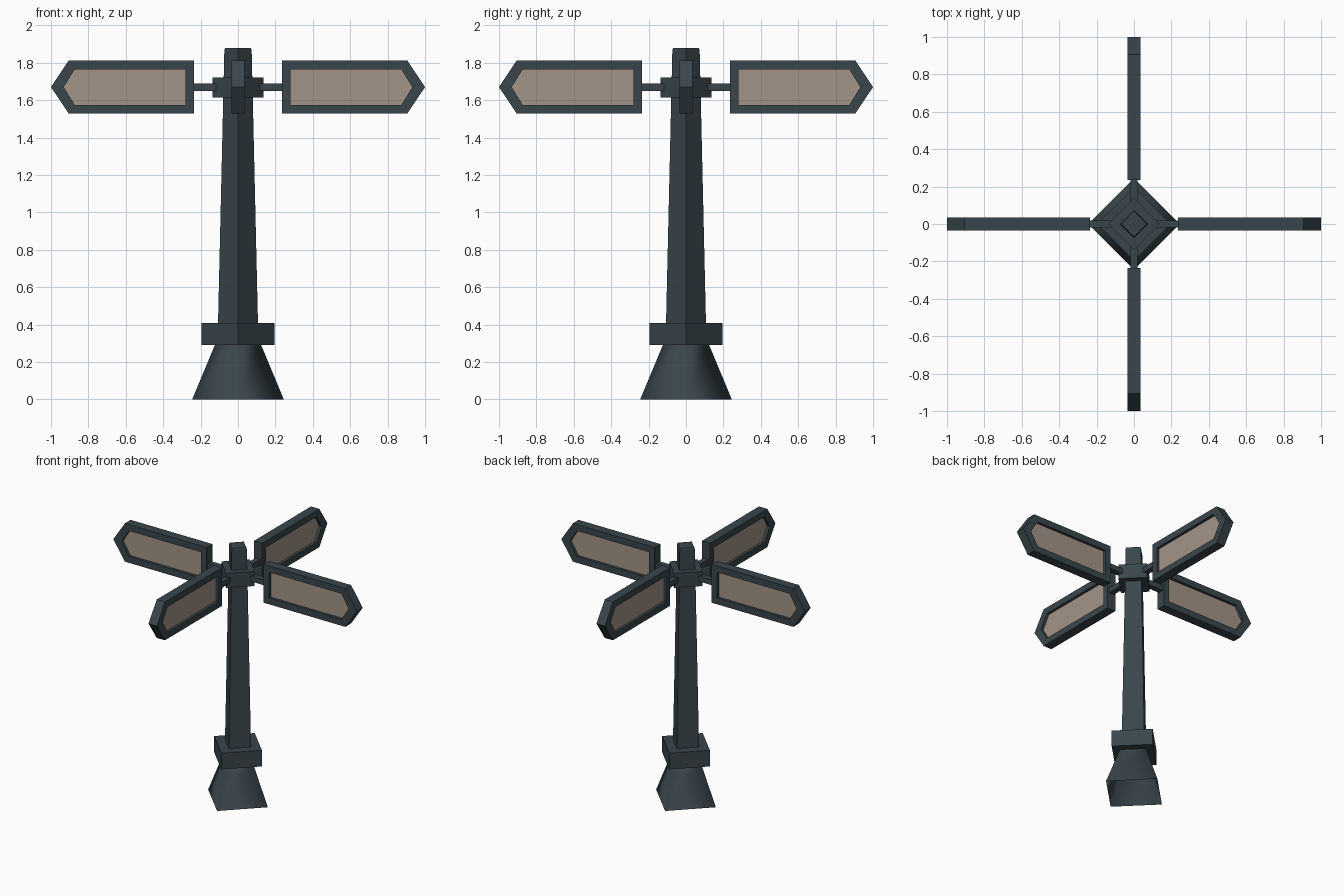
import bpy
import bmesh
import math
from mathutils import Matrix, Vector

if "Cube" in bpy.data.objects:
    bpy.data.objects.remove(bpy.data.objects["Cube"])


def material(name, rgb):
    m = bpy.data.materials.new(name)
    m.diffuse_color = (*rgb, 1)
    m.use_nodes = True
    m.node_tree.nodes["Principled BSDF"].inputs["Base Color"].default_value = m.diffuse_color
    return m


SLATE = material("dark slate metal", (0.042, 0.061, 0.071))
PANEL = material("taupe panel", (0.37, 0.30, 0.25))


def loft(name, rings, cap_start=True, cap_end=True, panel_caps=False, smooth=False):
    """Join successive point rings with quads, optionally capping the ends."""
    bm = bmesh.new()
    loops = [[bm.verts.new(p) for p in ring] for ring in rings]
    n = len(rings[0])
    for a, b in zip(loops, loops[1:]):
        for i in range(n):
            j = (i + 1) % n
            bm.faces.new((a[i], a[j], b[j], b[i]))
    caps = []
    if cap_start:
        caps.append(bm.faces.new(loops[0][::-1]))
    if cap_end:
        caps.append(bm.faces.new(loops[-1]))
    for f in caps:
        f.material_index = 1 if panel_caps else 0
    bmesh.ops.recalc_face_normals(bm, faces=bm.faces)
    for f in bm.faces:
        f.smooth = smooth
    mesh = bpy.data.meshes.new(name)
    bm.to_mesh(mesh)
    bm.free()
    mesh.materials.append(SLATE)
    if panel_caps:
        mesh.materials.append(PANEL)
    ob = bpy.data.objects.new(name, mesh)
    bpy.context.collection.objects.link(ob)
    return ob


def diamond(r, z):
    return [(r, 0, z), (0, r, z), (-r, 0, z), (0, -r, z)]


# Post: flared hollow foot, collar, tapered shaft, hub
loft("base_foot", [diamond(0.245, 0), diamond(0.122, 0.295)],
     cap_start=False, cap_end=False, smooth=True)
loft("base_collar", [diamond(0.196, 0.29), diamond(0.196, 0.41)])
loft("shaft", [diamond(0.107, 0.40), diamond(0.073, 1.87), diamond(0.067, 1.88)])
loft("hub", [diamond(0.137, 1.613), diamond(0.137, 1.722)])

# Sign outlines in the XZ plane, pointing along +x
ZC = 1.67


def outline(x0, shoulder, tip, h, y):
    return [(x0, y, ZC - h), (shoulder, y, ZC - h), (tip, y, ZC),
            (shoulder, y, ZC + h), (x0, y, ZC + h)]


def outer(y):
    return outline(0.235, 0.905, 1.0, 0.142, y)


def inner(y):
    return outline(0.28, 0.873, 0.932, 0.095, y)


def square(x, s):
    return [(x, -s, ZC - s), (x, s, ZC - s), (x, s, ZC + s), (x, -s, ZC + s)]


# Four signs with recessed panels on both faces, each on a short arm
T, R = 0.034, 0.014
for k, side in enumerate(("right", "back", "left", "front")):
    sign = loft("sign_" + side,
                [inner(-R), inner(-T), outer(-T), outer(T), inner(T), inner(R)],
                panel_caps=True)
    arm = loft("arm_" + side, [square(0.06, 0.02), square(0.24, 0.02)])
    turn = Matrix.Rotation(k * math.pi / 2, 4, "Z")
    sign.data.transform(turn)
    arm.data.transform(turn)
